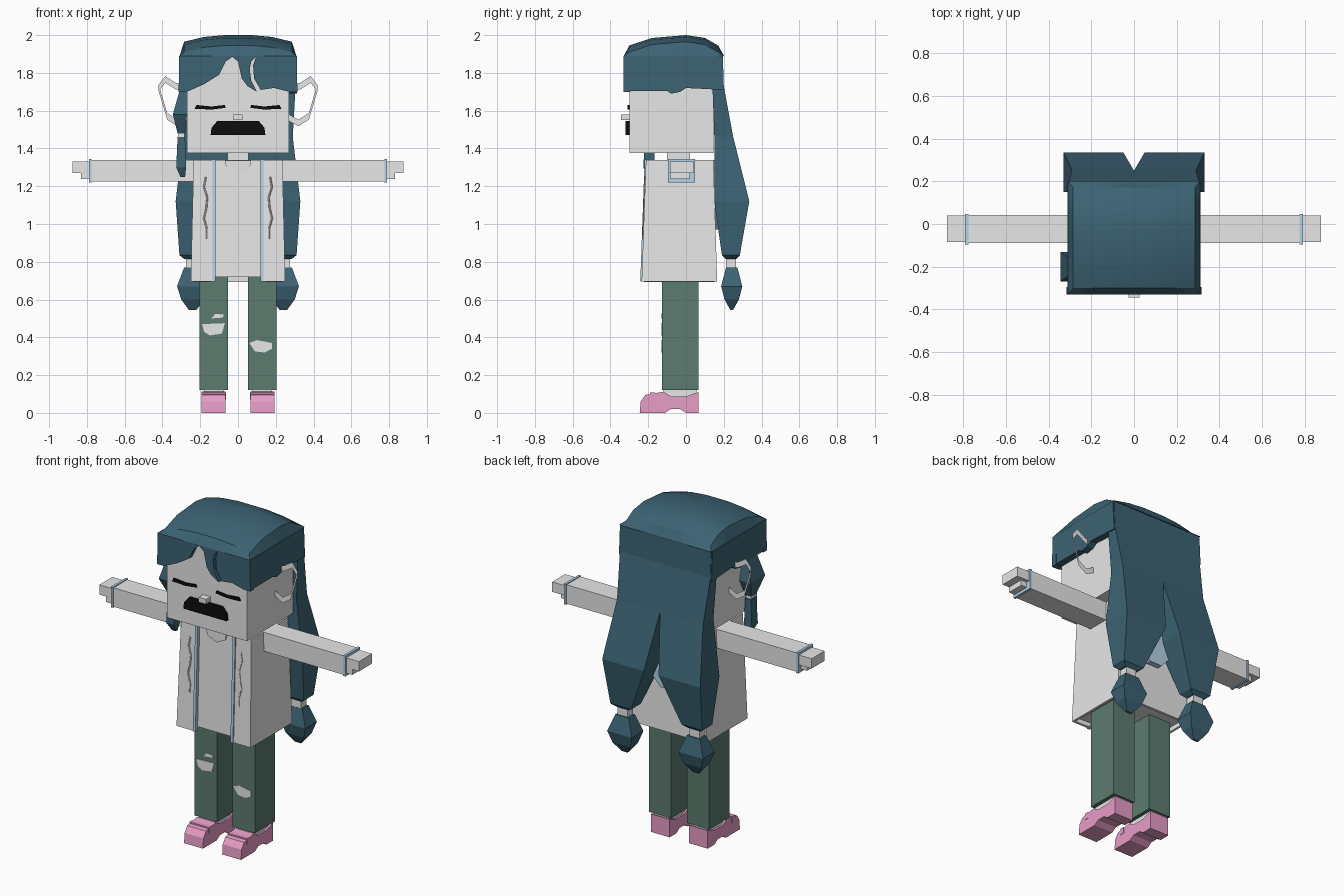
import bpy, bmesh, math
from mathutils import Vector

default_cube = bpy.data.objects.get("Cube")
if default_cube:
    bpy.data.objects.remove(default_cube, do_unlink=True)


def material(name, red, green, blue):
    mat = bpy.data.materials.new(name)
    mat.use_nodes = True
    color = (red, green, blue, 1)
    mat.diffuse_color = color
    for node in mat.node_tree.nodes:
        if node.type == 'BSDF_PRINCIPLED':
            node.inputs["Base Color"].default_value = color
            node.inputs["Roughness"].default_value = .8
    return mat


PALE = material("pale grey", .8, .8, .8)
HAIR = material("dark teal hair", .045, .125, .175)
GREEN = material("green trousers", .11, .2, .16)
PINK = material("pink shoes", .83, .35, .59)
TRIM = material("light blue trim", .45, .64, .8)
BLACK = material("black", .004, .004, .004)


def finish(name, bm, mat):
    bmesh.ops.recalc_face_normals(bm, faces=bm.faces)
    mesh = bpy.data.meshes.new(name)
    bm.to_mesh(mesh)
    bm.free()
    mesh.materials.append(mat)
    obj = bpy.data.objects.new(name, mesh)
    bpy.context.collection.objects.link(obj)
    return obj


def loft(name, rings, mat):
    """Skin equal-length rings of points and cap both ends."""
    bm = bmesh.new()
    loops = [[bm.verts.new(p) for p in ring] for ring in rings]
    count = len(loops[0])
    for low, high in zip(loops, loops[1:]):
        for i in range(count):
            j = (i + 1) % count
            bm.faces.new((low[i], low[j], high[j], high[i]))
    bm.faces.new(loops[0])
    bm.faces.new(loops[-1])
    return finish(name, bm, mat)


def stack(name, sections, mat, side=1):
    """Loft of rectangles given as (z, x0, x1, y0, y1)."""
    rings = [[(side * x0, y0, z), (side * x1, y0, z), (side * x1, y1, z), (side * x0, y1, z)]
             for z, x0, x1, y0, y1 in sections]
    return loft(name, rings, mat)


def box(name, xs, ys, zs, mat, side=1):
    return stack(name, [(z, *xs, *ys) for z in zs], mat, side)


def front_plate(name, points, back, front, mat, side=1):
    """Extrude an (x, z) outline along y."""
    return loft(name, [[(side * x, y, z) for x, z in points] for y in (back, front)], mat)


def side_plate(name, points, inner, outer, mat, side=1):
    """Extrude a (y, z) outline along x."""
    return loft(name, [[(side * x, y, z) for y, z in points] for x in (inner, outer)], mat)


# Head and face
box("head", (-.27, .27), (-.3, .145), (1.375, 1.9), PALE)
box("neck", (-.055, .055), (-.1, .02), (1.3, 1.39), PALE)
box("nose", (-.025, .025), (-.343, -.29), (1.55, 1.58), PALE)
mouth = [(-.145, 1.47), (-.14, 1.51), (-.11, 1.545), (.11, 1.545), (.14, 1.51), (.145, 1.47)]
front_plate("mouth", mouth, -.3, -.32, BLACK)

# Crown: arched grid with a flared skirt
bm = bmesh.new()
arch = [(-.3, 1.945), (-.18, 1.985), (0, 2), (.1, 1.985), (.17, 1.945)]
columns = [(-.285, .035), (-.18, .01), (-.07, 0), (.07, 0), (.18, .01), (.285, .035)]
grid = [[bm.verts.new((x, y, z - drop)) for x, drop in columns] for y, z in arch]
for near, far in zip(grid, grid[1:]):
    for i in range(len(columns) - 1):
        bm.faces.new((near[i], near[i + 1], far[i + 1], far[i]))
rim = [e for e in bm.edges if e.is_boundary]
skirt = bmesh.ops.extrude_edge_only(bm, edges=rim)["geom"]
for v in [g for g in skirt if isinstance(g, bmesh.types.BMVert)]:
    v.co = (v.co.x * 1.085, (v.co.y + .07) * 1.13 - .07, 1.89)
bmesh.ops.edgeloop_fill(bm, edges=[e for e in bm.edges if e.is_boundary])
crown = finish("hair_crown", bm, HAIR)
bpy.ops.object.select_all(action='DESELECT')
crown.select_set(True)
bpy.context.view_layer.objects.active = crown
bpy.ops.object.shade_smooth_by_angle(angle=math.radians(25))

# Fringe with a parting and a narrow slit
fringe = [(-.309, 1.89), (-.315, 1.7), (-.27, 1.7), (-.18, 1.74), (-.1, 1.79), (-.065, 1.86),
          (-.03, 1.885), (0, 1.86), (.02, 1.77), (.05, 1.73), (.1, 1.7), (.07, 1.76),
          (.062, 1.82), (.07, 1.86), (.095, 1.885), (.08, 1.84), (.085, 1.77), (.12, 1.71),
          (.19, 1.72), (.27, 1.7), (.315, 1.7), (.309, 1.89)]
front_plate("hair_fringe", fringe, -.295, -.33, HAIR)

# Side lock on the right, tied with a band
stack("side_lock", [(1.72, -.305, -.265, -.24, -.16), (1.58, -.345, -.27, -.27, -.13),
                    (1.48, -.32, -.28, -.22, -.17)], HAIR)
box("side_lock_band", (-.315, -.283), (-.215, -.175), (1.45, 1.49), PALE)
stack("side_lock_end", [(1.46, -.32, -.28, -.22, -.17), (1.3, -.327, -.275, -.225, -.165),
                        (1.25, -.305, -.28, -.2, -.18)], HAIR)

# Coat shell open at the front, with a shirt inside
def coat_outline(half, front, back, z):
    right = [(.125, front, z), (half, front, z), (half, back, z)]
    return right + [(-x, y, h) for x, y, h in reversed(right)]


bm = bmesh.new()
low = [bm.verts.new(p) for p in coat_outline(.25, -.235, .165, .695)]
high = [bm.verts.new(p) for p in coat_outline(.235, -.212, .145, 1.34)]
for i in range(len(low) - 1):
    bm.faces.new((low[i], low[i + 1], high[i + 1], high[i]))
mesh = bpy.data.meshes.new("coat")
bm.to_mesh(mesh)
bm.free()
mesh.materials.append(PALE)
coat = bpy.data.objects.new("coat", mesh)
bpy.context.collection.objects.link(coat)
shell = coat.modifiers.new("thickness", 'SOLIDIFY')
shell.thickness = .02
shell.offset = -1
stack("shirt", [(.72, -.235, .235, -.22, .15), (1.338, -.225, .225, -.2, .135)], PALE)
neckline = [(-.07, 1.335), (-.06, 1.29), (0, 1.26), (.06, 1.29), (.07, 1.335)]
front_plate("neckline", neckline, -.2, -.209, PALE)
# Pointed hood lying on the back
hood = [(-.17, 1.34), (-.14, 1.08), (-.04, .97), (.04, .97), (.14, 1.08), (.17, 1.34)]
front_plate("hood", hood, .14, .19, TRIM)

# Mirrored parts
ear_outline = [(.265, 1.72), (.33, 1.73), (.385, 1.765), (.42, 1.72), (.375, 1.57),
               (.32, 1.535), (.265, 1.565)]
temple = [(-.33, 1.89), (.19, 1.89), (.2, 1.71), (.0, 1.72), (-.03, 1.7), (-.08, 1.69),
          (-.1, 1.705), (-.33, 1.705)]
shoe = [(-.245, 0), (-.11, 0), (-.08, .02), (-.03, .02), (0, 0), (.065, 0), (.065, .11),
        (0, .087), (-.08, .087), (-.12, .112), (-.215, .095), (-.24, .06)]
eye = [(.065, 1.615), (.07, 1.63), (.14, 1.622), (.22, 1.63), (.23, 1.61), (.14, 1.606)]
for side, label in ((1, "left_"), (-1, "right_")):
    front_plate(label + "eye", eye, -.3, -.309, BLACK, side)

    # Hollow ear
    bm = bmesh.new()
    face = bm.faces.new([bm.verts.new((side * x, -.028, z)) for x, z in ear_outline])
    bmesh.ops.inset_individual(bm, faces=[face], thickness=.017)
    bmesh.ops.delete(bm, geom=[face], context='FACES')
    ear = finish(label + "ear", bm, PALE)
    depth = ear.modifiers.new("depth", 'SOLIDIFY')
    depth.thickness = .035
    depth.offset = 0

    # Hair over the temple, and the long tail with its band and tuft
    side_plate(label + "hair_temple", temple, .265, .312, HAIR, side)
    stack(label + "hair_tail", [(1.89, 0, .305, .1, .195), (1.73, 0, .305, .14, .2),
                                (1.46, 0, .29, .15, .25), (1.12, .05, .33, .15, .335),
                                (.835, .17, .31, .19, .285), (.815, .2, .285, .21, .265)],
          HAIR, side)
    box(label + "tail_band", (.208, .275), (.213, .265), (.76, .82), PALE, side)
    stack(label + "tail_tuft", [(z, .24 - w, .24 + w, .242 - d, .242 + d) for z, w, d in
                                ((.77, .045, .03), (.67, .083, .056),
                                 (.6, .06, .038), (.545, .02, .007))], HAIR, side)

    # Arm, cuff and hand
    box(label + "sleeve", (.22, .78), (-.09, .042), (1.225, 1.34), PALE, side)
    box(label + "cuff", (.775, .79), (-.095, .047), (1.22, 1.345), TRIM, side)
    box(label + "hand", (.78, .875), (-.085, .04), (1.27, 1.33), PALE, side)
    box(label + "thumb", (.78, .83), (-.085, .02), (1.237, 1.28), PALE, side)

    # Coat edge trim and drawstring
    stack(label + "coat_trim", [(.695, .118, .135, -.242, -.215),
                                (1.342, .118, .135, -.219, -.195)], TRIM, side)
    curve = bpy.data.curves.new(label + "drawstring", 'CURVE')
    curve.dimensions = '3D'
    curve.bevel_depth = .005
    curve.bevel_resolution = 0
    spline = curve.splines.new('POLY')
    spline.points.add(6)
    for i, point in enumerate(spline.points):
        drop = i * .055
        point.co = (side * (.17 + .01 * math.sin(i * 2)), -.215 - drop * .036, 1.25 - drop, 1)
    curve.materials.append(PALE)
    bpy.context.collection.objects.link(bpy.data.objects.new(label + "drawstring", curve))

    # Leg, foot and shoe
    box(label + "trouser_leg", (.053, .203), (-.127, .067), (.12, .74), GREEN, side)
    box(label + "foot", (.075, .18), (-.12, .055), (.05, .121), PALE, side)
    side_plate(label + "shoe", shoe, .065, .192, PINK, side)
    box(label + "shoe_strap", (.063, .194), (-.19, -.165), (.07, .108), PINK, side)

# Torn patches on the trousers
tears = {
    "right_knee_tear": [(-.19, .47), (-.07, .475), (-.085, .42), (-.15, .41), (-.18, .43)],
    "right_small_tear": [(-.14, .5), (-.12, .525), (-.075, .52), (-.08, .505)],
    "left_knee_tear": [(.06, .37), (.1, .385), (.18, .37), (.18, .34), (.14, .32), (.09, .325)],
}
for name, outline in tears.items():
    front_plate(name, outline, -.124, -.13, PALE)
